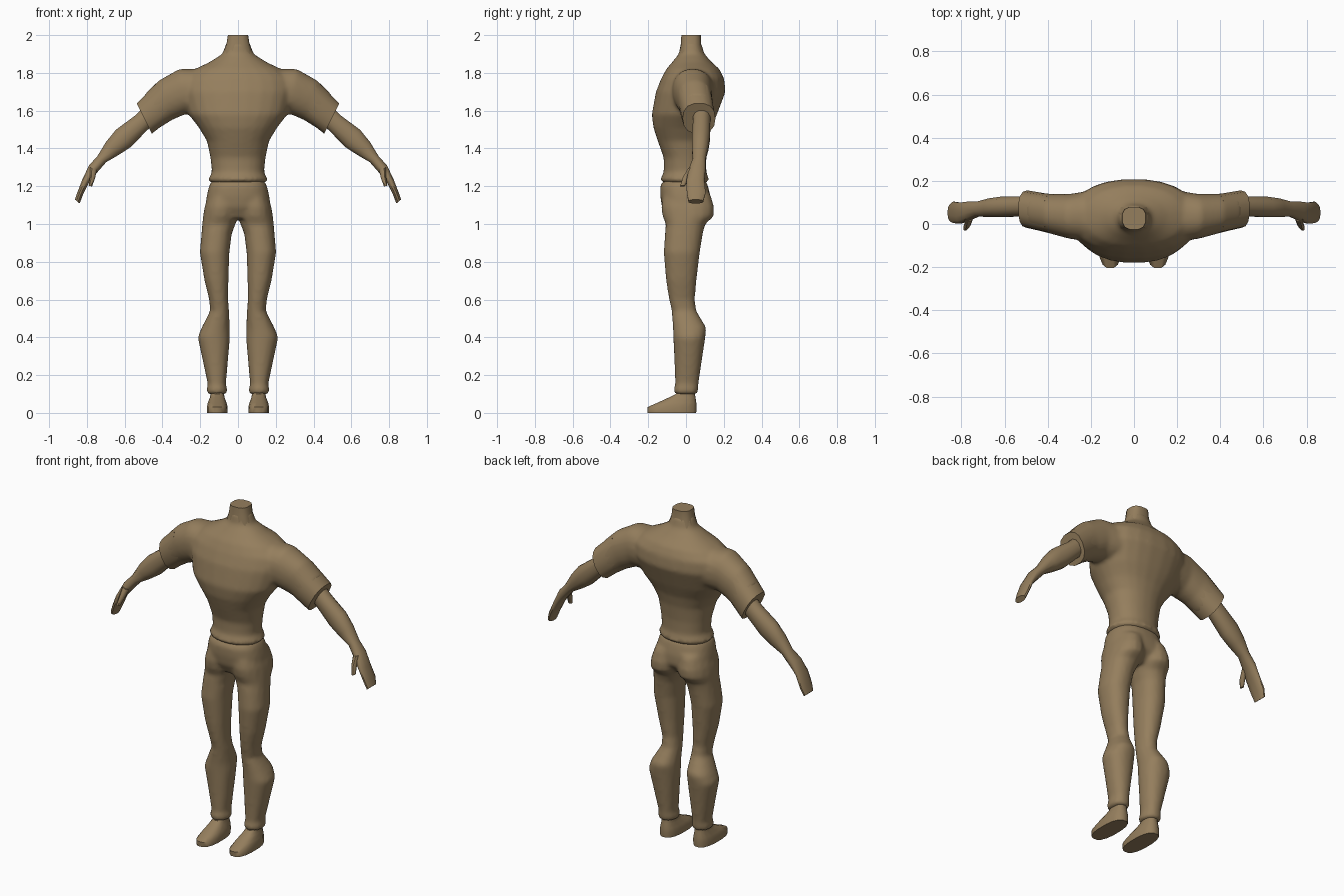
import bpy, bmesh, math

mat = bpy.data.materials.new("tan brown")
mat.diffuse_color = (0.30, 0.21, 0.11, 1)


def power(v, e):
    return math.copysign(abs(v) ** e, v)


def loft(bm, sections, sides=16, sq=2.2, flip=1):
    """Skin through rings; a ring is (xa, za, xb, zb, y0, y1): its two ends seen from the front, and its depth."""
    rings = []
    for xa, za, xb, zb, y0, y1 in sections:
        ring = []
        for i in range(sides):
            a = 2 * math.pi * (i + 0.5) / sides
            c, s = power(math.cos(a), 2 / sq), power(math.sin(a), 2 / sq)
            ring.append(bm.verts.new((flip * ((xa + xb) / 2 + c * (xa - xb) / 2),
                                      (y0 + y1) / 2 + s * (y1 - y0) / 2,
                                      (za + zb) / 2 + c * (za - zb) / 2)))
        rings.append(ring)
    faces = [bm.faces.new(rings[0]), bm.faces.new(rings[-1])]
    for r, q in zip(rings, rings[1:]):
        for i in range(sides):
            j = (i + 1) % sides
            faces.append(bm.faces.new((r[i], r[j], q[j], q[i])))
    bmesh.ops.recalc_face_normals(bm, faces=faces)


def both(bm, sections, sides=16, sq=2.2):
    for flip in (1, -1):
        loft(bm, sections, sides, sq, flip)


def level(rows):
    """Horizontal rings from (z, x0, x1, y0, y1)."""
    return [(x1, z, x0, z, y0, y1) for z, x0, x1, y0, y1 in rows]


def centred(rows):
    return level([(z, -w, w, y0, y1) for z, w, y0, y1 in rows])


def finish(name, bm, blend=False):
    me = bpy.data.meshes.new(name)
    bm.to_mesh(me)
    bm.free()
    me.materials.append(mat)
    ob = bpy.data.objects.new(name, me)
    bpy.context.collection.objects.link(ob)
    bpy.ops.object.select_all(action='DESELECT')
    ob.select_set(True)
    bpy.context.view_layer.objects.active = ob
    if blend:  # weld overlapping lofts into one soft skin
        m = ob.modifiers.new("weld", 'REMESH')
        m.mode = 'VOXEL'
        m.voxel_size = 0.012
        s = ob.modifiers.new("soften", 'SMOOTH')
        s.factor = 0.5
        s.iterations = 6
        for n in ("weld", "soften"):
            bpy.ops.object.modifier_apply(modifier=n)
    bpy.ops.object.shade_smooth_by_angle(angle=math.radians(50))
    return ob


# shirt: torso and shoulders
bm = bmesh.new()
loft(bm, centred([
    (1.215, .140, -.115, .105), (1.235, .158, -.137, .122), (1.275, .138, -.118, .108),
    (1.35, .146, -.118, .108), (1.44, .165, -.150, .118), (1.51, .208, -.173, .135),
    (1.58, .262, -.182, .165), (1.70, .300, -.160, .210), (1.77, .290, -.132, .203),
    (1.82, .230, -.105, .178), (1.855, .155, -.075, .138), (1.90, .083, -.038, .098),
    (1.96, .062, -.028, .080)]), 24)
shoulder = [
    (.12, 1.82, .12, 1.60, -.09, .17), (.31, 1.822, .28, 1.58, -.07, .14),
    (.42, 1.76, .35, 1.55, -.045, .14), (.50, 1.68, .42, 1.505, -.025, .148)]
both(bm, shoulder, 20)
finish("shirt", bm, True)

# crisp sleeve ends
bm = bmesh.new()
both(bm, [(.42, 1.755, .355, 1.555, -.043, .138), (.537, 1.64, .455, 1.477, -.018, .156)], 14, 2.4)
finish("sleeves", bm)

# neck stump with flat top
bm = bmesh.new()
loft(bm, centred([(1.86, .09, -.035, .10), (1.90, .080, -.035, .093),
                  (1.95, .063, -.028, .080), (2.0, .055, -.026, .080)]), 12, 2.8)
finish("neck", bm)

# trousers: hips and legs
bm = bmesh.new()
loft(bm, centred([(1.23, .140, -.120, .105), (1.20, .154, -.137, .117), (1.15, .166, -.137, .130),
                  (1.09, .174, -.128, .132), (1.03, .135, -.095, .085)]), 24, 2.4)
both(bm, level([
    (1.16, .005, .155, -.120, .130), (1.09, -.002, .178, -.133, .150), (1.04, .000, .186, -.125, .148),
    (1.00, .012, .190, -.108, .103), (.95, .032, .194, -.112, .090), (.85, .045, .203, -.119, .074),
    (.70, .050, .178, -.106, .056), (.60, .052, .153, -.090, .047), (.54, .047, .148, -.076, .055),
    (.45, .043, .194, -.070, .109), (.40, .042, .214, -.068, .103), (.28, .052, .188, -.062, .085),
    (.15, .064, .160, -.058, .066), (.125, .056, .168, -.066, .066), (.098, .060, .162, -.060, .060)]), 16)
finish("trousers", bm, True)

# bare arms and hands
bm = bmesh.new()
both(bm, [
    (.50, 1.62, .43, 1.54, .035, .13), (.55, 1.572, .48, 1.495, .035, .13),
    (.648, 1.50, .568, 1.405, .03, .128), (.70, 1.435, .63, 1.365, .03, .12),
    (.745, 1.36, .697, 1.327, .035, .105), (.79, 1.31, .745, 1.272, .015, .105),
    (.825, 1.235, .785, 1.225, .0, .100), (.850, 1.17, .820, 1.155, .003, .105),
    (.864, 1.13, .838, 1.108, .012, .092)], 12)
# thumbs
both(bm, [(.785, 1.30, .745, 1.285, .010, .060), (.785, 1.25, .756, 1.242, -.018, .022),
          (.792, 1.203, .772, 1.198, -.032, -.006)], 8)
finish("arms", bm)

# shoes: wide sole rising to a narrow ankle
bm = bmesh.new()
both(bm, level([
    (0, .056, .165, -.205, .056), (.03, .054, .166, -.207, .058), (.055, .060, .160, -.150, .056),
    (.08, .070, .150, -.095, .052), (.10, .074, .146, -.055, .048), (.14, .075, .145, -.050, .048)]), 16, 2.5)
finish("shoes", bm)
